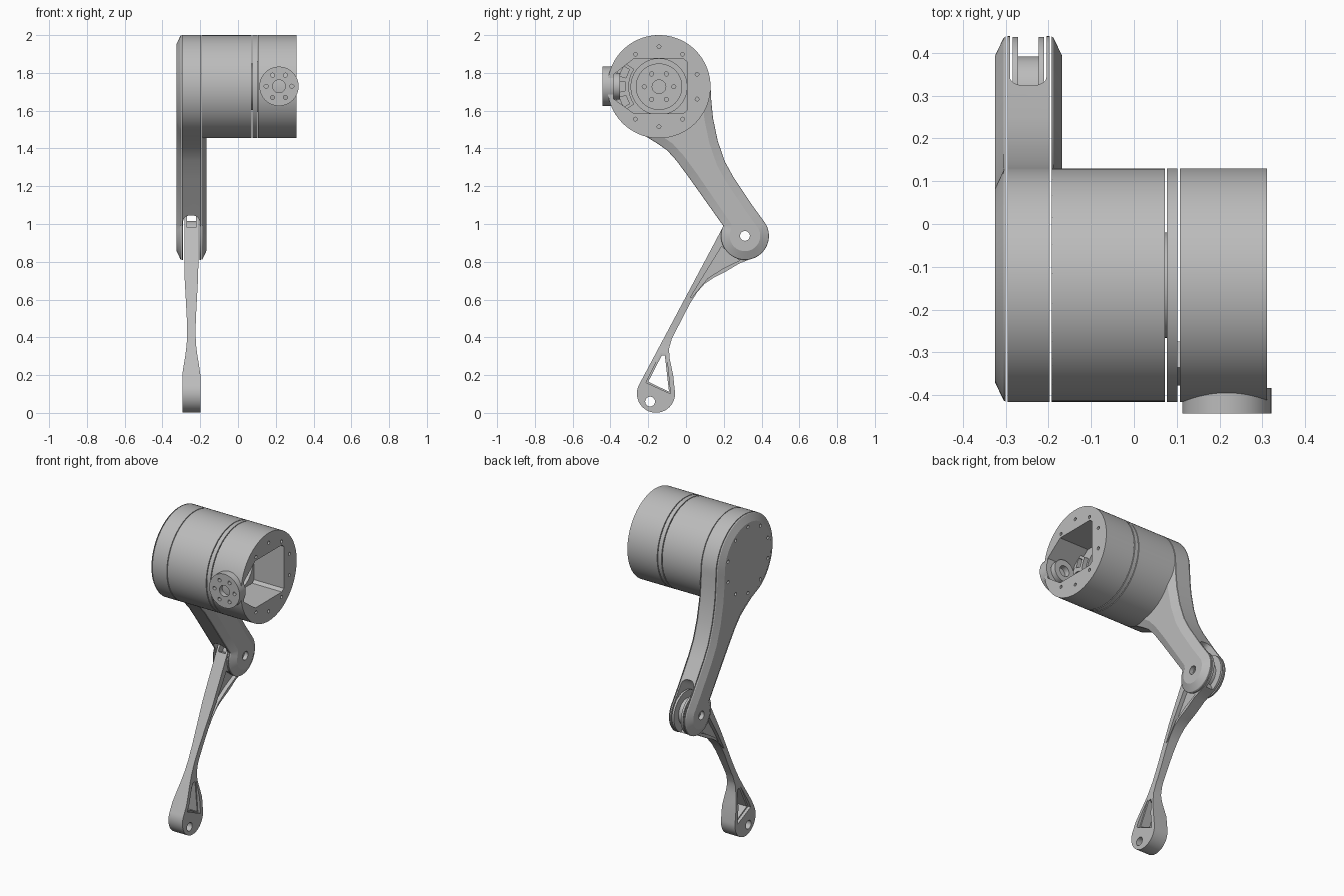
import bpy, bmesh
from math import sin, cos, radians, pi
from mathutils import Matrix, Vector

cube = bpy.data.objects.get("Cube")
if cube:
    bpy.data.objects.remove(cube, do_unlink=True)

grey = bpy.data.materials.new("machined grey")
grey.use_nodes = True
grey.diffuse_color = (0.5, 0.5, 0.5, 1)
grey.node_tree.nodes["Principled BSDF"].inputs["Base Color"].default_value = (0.5, 0.5, 0.5, 1)

HIP, HIP_R = (-0.143, 1.727), 0.273
KNEE, KNEE_R = (0.312, 0.937), 0.127
ANKLE = (-0.159, 0.102)
SHIN_X = -0.247


def arc(c, r, a0=0, a1=360, n=64):
    """Points on an arc; a full turn drops its repeated end."""
    count = n if abs(a1 - a0) == 360 else n + 1
    angles = [radians(a0 + (a1 - a0) * i / n) for i in range(count)]
    return [(c[0] + r * cos(a), c[1] + r * sin(a)) for a in angles]


def inset(pts, d):
    """Move a closed outline inwards by d."""
    n = len(pts)
    area = sum(pts[i - 1][0] * pts[i][1] - pts[i][0] * pts[i - 1][1] for i in range(n))
    side = 1 if area > 0 else -1
    out = []
    for i in range(n):
        p = Vector(pts[i])
        a = (p - Vector(pts[i - 1])).normalized()
        b = (Vector(pts[(i + 1) % n]) - p).normalized()
        normal = Vector((-a.y - b.y, a.x + b.x)).normalized() * side
        out.append(tuple(p + normal * d))
    return out


def loft(name, loops, stations, axis="x"):
    """Sweep outlines along an axis; stations are (position, inset) pairs."""
    bm = bmesh.new()
    for pts in loops:
        rings = []
        for pos, d in stations:
            ring = inset(pts, d) if d else pts
            rings.append([bm.verts.new((pos, u, v) if axis == "x" else (u, pos, v)) for u, v in ring])
        n = len(pts)
        for a, b in zip(rings, rings[1:]):
            for i in range(n):
                j = (i + 1) % n
                bm.faces.new((a[i], a[j], b[j], b[i]))
        bm.faces.new(rings[0])
        bm.faces.new(rings[-1])
    bmesh.ops.recalc_face_normals(bm, faces=bm.faces)
    mesh = bpy.data.meshes.new(name)
    bm.to_mesh(mesh)
    bm.free()
    mesh.materials.append(grey)
    obj = bpy.data.objects.new(name, mesh)
    bpy.context.collection.objects.link(obj)
    return obj


def prism(name, loops, lo, hi, axis="x"):
    return loft(name, loops, [(lo, 0), (hi, 0)], axis)


def activate(obj):
    bpy.ops.object.select_all(action="DESELECT")
    obj.select_set(True)
    bpy.context.view_layer.objects.active = obj


def carve(obj, cutter, operation="DIFFERENCE"):
    mod = obj.modifiers.new("carve", "BOOLEAN")
    mod.operation, mod.solver, mod.object = operation, "EXACT", cutter
    cutter.hide_render = True
    activate(obj)
    bpy.ops.object.modifier_apply(modifier=mod.name)
    bpy.data.objects.remove(cutter, do_unlink=True)


def bolt_circle(c, r, count, hole, start=90):
    spots = arc(c, r, start, start + 360, count)
    return [arc(p, hole, n=12) for p in spots]


def knee_hole():
    return prism("knee_hole", [arc(KNEE, 0.026, n=24)], -0.4, 0)


# Thigh outline: hip circle, concave back edge, knee round, concave front edge
back_edge = [(0.134, 1.65), (0.143, 1.56), (0.168, 1.44), (0.206, 1.33), (0.25, 1.25), (0.35, 1.10)]
front_edge = [(0.02, 1.24), (-0.05, 1.335), (-0.1, 1.39), (-0.15, 1.425), (-0.21, 1.462)]
thigh = (arc(HIP, HIP_R, 238, 0, 48) + back_edge
         + arc(KNEE, KNEE_R, 30, -205, 36) + front_edge)

# Thigh shells, chamfered on their outward sides
outer_shell = loft("thigh_outer_shell", [thigh], [(-0.300, 0), (-0.305, 0.004), (-0.325, 0.046)])
carve(outer_shell, knee_hole())
carve(outer_shell, prism("holes", bolt_circle(HIP, 0.205, 10, 0.01), -0.4, -0.312))
inner_shell = loft("thigh_inner_shell", [thigh], [(-0.193, 0), (-0.188, 0.004), (-0.168, 0.046)])
carve(inner_shell, knee_hole())

# Thigh core with the rounded slot for the shin
core = prism("thigh_core", [thigh], -0.2955, -0.197)
slot_outline = ([(-0.29, -0.3), (-0.205, -0.3)]
                + arc((-0.24, 0.135), 0.035, 0, 90, 8) + arc((-0.255, 0.135), 0.035, 90, 180, 8))
slot = prism("slot", [slot_outline], -0.35, 0.35, "y")
slot.data.transform(Matrix.Translation((0, *KNEE)) @ Matrix.Rotation(radians(30), 4, "X"))
carve(core, slot)
carve(core, knee_hole())

# Hip motor housing and its output disc
housing = prism("motor_housing", [arc(HIP, 0.2725, n=96)], -0.193, 0.072)
disc = prism("output_disc", [arc(HIP, 0.123)], 0.07, 0.097)
carve(disc, prism("holes", bolt_circle(HIP, 0.078, 6, 0.011, 0) + [arc(HIP, 0.036, n=32)], 0.085, 0.12))

# Spacer ring
ring = prism("spacer_ring", [arc(HIP, HIP_R, n=96)], 0.077, 0.102)
carve(ring, prism("bore", [arc(HIP, 0.148)], 0, 0.2))

# End housing with its many-sided opening and bolt holes
end = prism("end_housing", [arc(HIP, HIP_R, n=96)], 0.107, 0.311)
opening = [(0.004, 1.86), (-0.015, 1.876), (-0.275, 1.876), (-0.385, 1.79),
           (-0.385, 1.664), (-0.275, 1.585), (-0.015, 1.585), (0.004, 1.6)]
carve(end, prism("opening", [opening], 0, 0.5))
carve(end, prism("holes", bolt_circle(HIP, 0.212, 10, 0.01), 0.29, 0.4))

# Slotted curved rib inside the opening
rib = prism("slotted_rib", [arc(HIP, 0.235, 145, 215, 20) + arc(HIP, 0.16, 215, 145, 20)], 0.1, 0.13)
windows = [arc(HIP, 0.215, a, a + 15, 6) + arc(HIP, 0.18, a + 15, a, 6) for a in (150, 172.5, 195)]
carve(rib, prism("windows", windows, 0, 0.2))

# Front mounting flange with inner boss
MOUNT = (0.217, 1.729)
flange = prism("mount_flange", [arc(MOUNT, 0.104)], -0.443, -0.383, "y")
carve(flange, prism("holes", bolt_circle(MOUNT, 0.068, 6, 0.011, 0), -0.5, -0.3, "y"))
boss = prism("mount_boss", [arc(MOUNT, 0.07, n=48)], -0.384, -0.35, "y")
for part in (flange, boss):
    carve(part, prism("bore", [arc(MOUNT, 0.034, n=32)], -0.5, -0.3, "y"))

# Shin side outline, from the foot round to the knee hub and back
shin_edge = [(-0.068, 0.2), (-0.087, 0.29), (-0.09, 0.34), (-0.074, 0.395), (0.02, 0.577),
             (0.06, 0.64), (0.1, 0.685), (0.145, 0.715), (0.206, 0.745), (0.28, 0.79)]
outline = arc(ANKLE, 0.101, 153, 368, 32) + shin_edge + arc(KNEE, 0.125, -75, 152, 40)
shin = prism("shin", [outline], SHIN_X - 0.1, SHIN_X + 0.1)

# Shin front taper: wide foot, slim middle, wide hub
taper = [(0.048, -0.1), (0.048, 0.2), (0.041, 0.25), (0.031, 0.31), (0.025, 0.36), (0.022, 0.42),
         (0.024, 0.5), (0.031, 0.63), (0.036, 0.72), (0.037, 0.8), (0.037, 1.2)]
front = [(SHIN_X + w, z) for w, z in taper] + [(SHIN_X - w, z) for w, z in reversed(taper)]
carve(shin, prism("taper", [front], -1, 1, "y"), "INTERSECT")

# Shin cut-outs: knee hole, hub groove, ankle hole, foot window, side pockets
carve(shin, knee_hole())
groove = arc(KNEE, 0.08, -65, 160, 32) + arc(KNEE, 0.16, 160, -65, 32)
carve(shin, prism("groove", [groove], SHIN_X - 0.024, SHIN_X + 0.024))
window = [(-0.128, 0.305), (-0.112, 0.305), (-0.09, 0.112), (-0.2, 0.165)]
carve(shin, prism("window", [window, arc((-0.19, 0.06), 0.026, n=24)], -0.4, 0))
web_pocket = [(0.188, 0.88), (0.283, 0.807), (0.2, 0.767), (0.115, 0.713), (0.03, 0.61), (0.022, 0.61)]
for side in (-1, 1):
    far = SHIN_X + side * 0.1
    carve(shin, prism("pocket", [web_pocket], SHIN_X + side * 0.012, far))
    carve(shin, prism("rim", [inset(window, -0.013)], SHIN_X + side * 0.03, far))

# Smooth round surfaces, keep edges crisp
for obj in (outer_shell, inner_shell, core, housing, disc, ring, end, rib, flange, boss, shin):
    activate(obj)
    bpy.ops.object.shade_smooth_by_angle(angle=radians(25))
